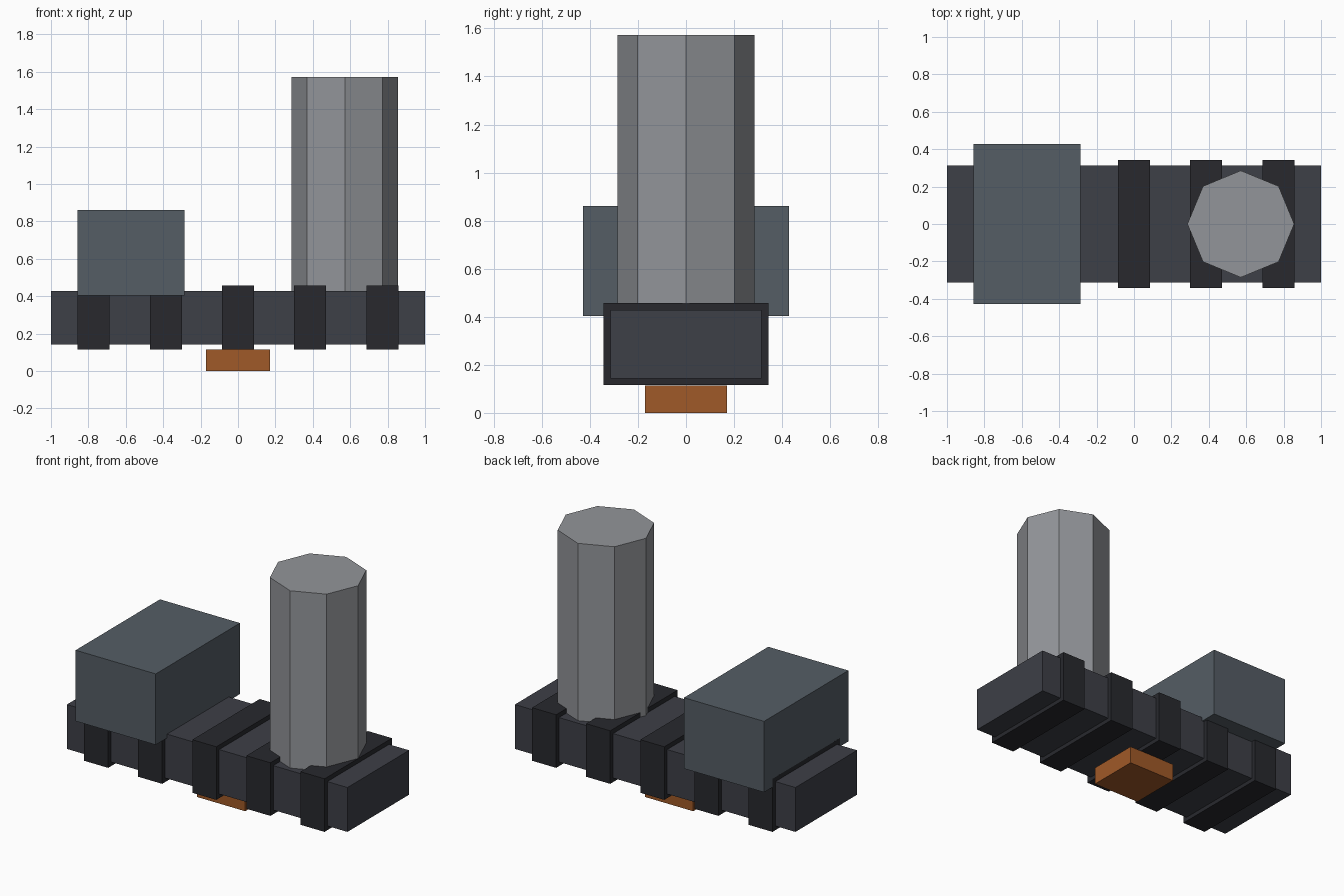
import bpy

if "Cube" in bpy.data.objects:
    bpy.data.objects.remove(bpy.data.objects["Cube"])


def material(name, rgb):
    m = bpy.data.materials.new(name)
    m.diffuse_color = (*rgb, 1)
    m.use_nodes = True
    m.node_tree.nodes["Principled BSDF"].inputs["Base Color"].default_value = m.diffuse_color
    return m


def box(name, x, y, z, mat):
    """Box spanning the (min, max) pairs x, y, z."""
    bpy.ops.mesh.primitive_cube_add(size=1, location=[(a + b) / 2 for a, b in (x, y, z)])
    ob = bpy.context.object
    ob.name = name
    ob.scale = [b - a for a, b in (x, y, z)]
    bpy.ops.object.transform_apply(location=False, rotation=False, scale=True)
    ob.data.materials.append(mat)
    return ob


body_mat = material("dark_metal", (0.047, 0.05, 0.063))
band_mat = material("black_metal", (0.021, 0.022, 0.027))
block_mat = material("blue_grey", (0.09, 0.11, 0.13))
steel_mat = material("light_steel", (0.29, 0.30, 0.32))
copper_mat = material("copper", (0.35, 0.10, 0.021))

# Main bar
box("body", (-1, 1), (-0.314, 0.314), (0.143, 0.429), body_mat)

# Five bands wrapped around the bar
for i in range(5):
    cx = (i - 2) * 0.3857
    box(f"band_{i + 1}", (cx - 0.0857, cx + 0.0857), (-0.343, 0.343), (0.116, 0.458), band_mat)

# Housing block on the left end
box("housing_block", (-0.857, -0.286), (-0.429, 0.429), (0.404, 0.861), block_mat)

# Eight-sided column on the right end, corners on the axes
bpy.ops.mesh.primitive_cylinder_add(vertices=8, radius=0.2857, depth=1.143,
                                    location=(0.571, 0, 1.0))
column = bpy.context.object
column.name = "column"
column.data.materials.append(steel_mat)

# Foot pad under the middle
box("foot_pad", (-0.171, 0.171), (-0.171, 0.171), (0, 0.115), copper_mat)
